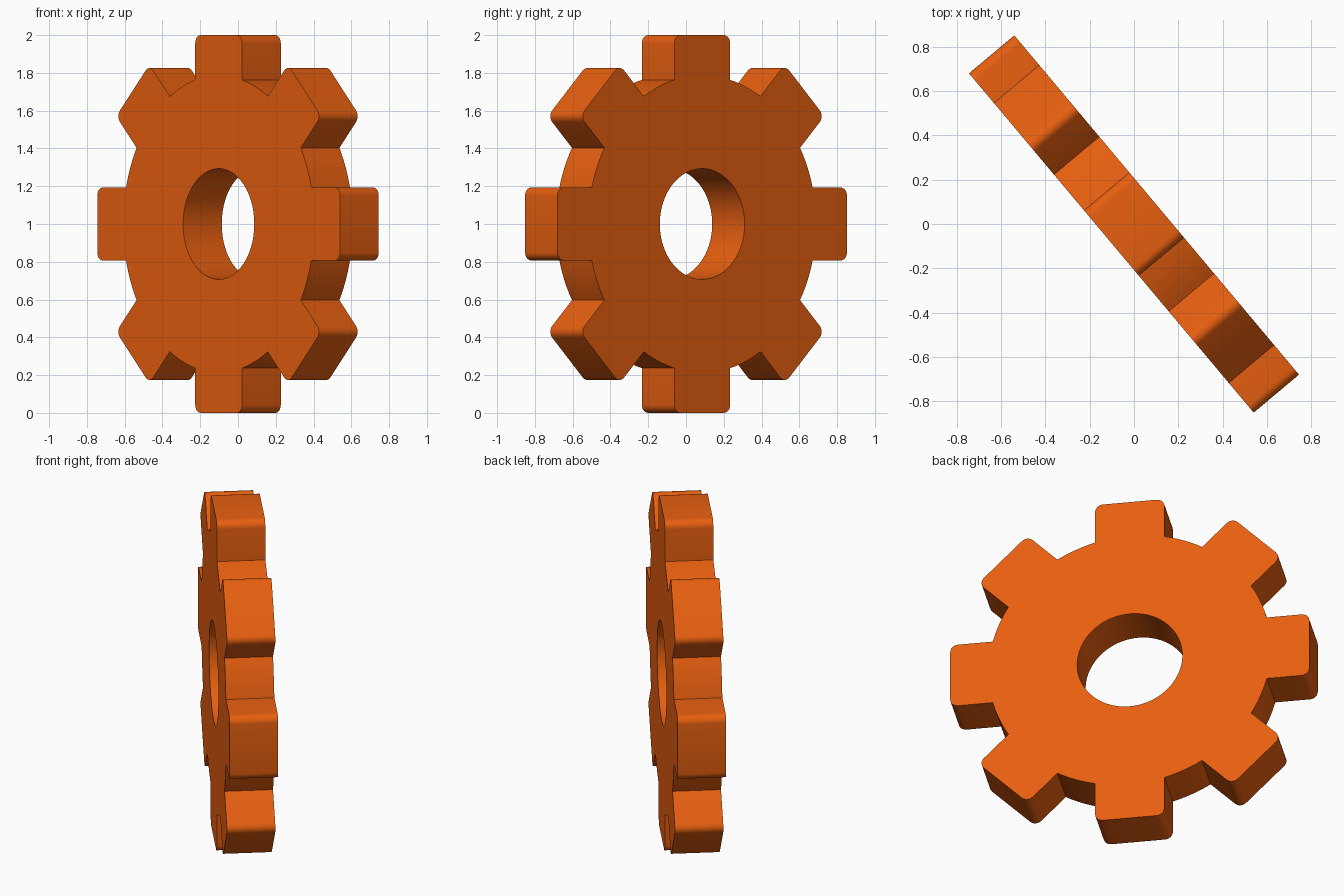
import bpy, bmesh
from math import sin, cos, pi, radians, asin, sqrt
from mathutils import Matrix

if "Cube" in bpy.data.objects:
    bpy.data.objects.remove(bpy.data.objects["Cube"])

TEETH = 8
TIP, ROOT, HOLE = 1.0, 0.787, 0.293
HALF_W, FILLET, THICK = 0.193, 0.043, 0.267


def turn(p, a):
    return (p[0] * cos(a) - p[1] * sin(a), p[0] * sin(a) + p[1] * cos(a))


# one tooth pointing along +x with rounded tip corners, then the root arc to the next
root_x = sqrt(ROOT ** 2 - HALF_W ** 2)
half_angle = asin(HALF_W / ROOT)
pitch = 2 * pi / TEETH
upper = [(TIP - FILLET + FILLET * cos(a), HALF_W - FILLET + FILLET * sin(a))
         for a in (i * pi / 2 / 6 for i in range(7))]
tooth = [(root_x, -HALF_W)] + [(x, -y) for x, y in reversed(upper)] + upper + [(root_x, HALF_W)]
gap = pitch - 2 * half_angle
tooth += [(ROOT * cos(half_angle + gap * i / 6), ROOT * sin(half_angle + gap * i / 6))
          for i in range(1, 6)]

outline = [turn(p, k * pitch) for k in range(TEETH) for p in tooth]
bore = [(HOLE * cos(2 * pi * i / 96), HOLE * sin(2 * pi * i / 96)) for i in range(96)]

# fill the ring between outline and bore, then extrude to thickness
bm = bmesh.new()
for loop in (outline, bore):
    vs = [bm.verts.new((x, y, -THICK / 2)) for x, y in loop]
    for i, v in enumerate(vs):
        bm.edges.new((v, vs[(i + 1) % len(vs)]))
bmesh.ops.triangle_fill(bm, use_beauty=True, use_dissolve=False, edges=bm.edges[:])
ext = bmesh.ops.extrude_face_region(bm, geom=bm.faces[:], use_keep_orig=True)
bmesh.ops.translate(bm, vec=(0, 0, THICK),
                    verts=[g for g in ext["geom"] if isinstance(g, bmesh.types.BMVert)])
bmesh.ops.recalc_face_normals(bm, faces=bm.faces[:])

# stand upright, swing about z
bm.transform(Matrix.Translation((0, 0, 1)) @ Matrix.Rotation(radians(-50), 4, 'Z')
             @ Matrix.Rotation(radians(90), 4, 'X'))
mesh = bpy.data.meshes.new("gear")
bm.to_mesh(mesh)
bm.free()
gear = bpy.data.objects.new("gear", mesh)
bpy.context.collection.objects.link(gear)

mat = bpy.data.materials.new("orange")
mat.diffuse_color = (0.8, 0.115, 0.005, 1)
mat.use_nodes = True
mat.node_tree.nodes["Principled BSDF"].inputs["Base Color"].default_value = mat.diffuse_color
mesh.materials.append(mat)

bpy.context.view_layer.objects.active = gear
gear.select_set(True)
bpy.ops.object.shade_smooth_by_angle(angle=radians(30))
